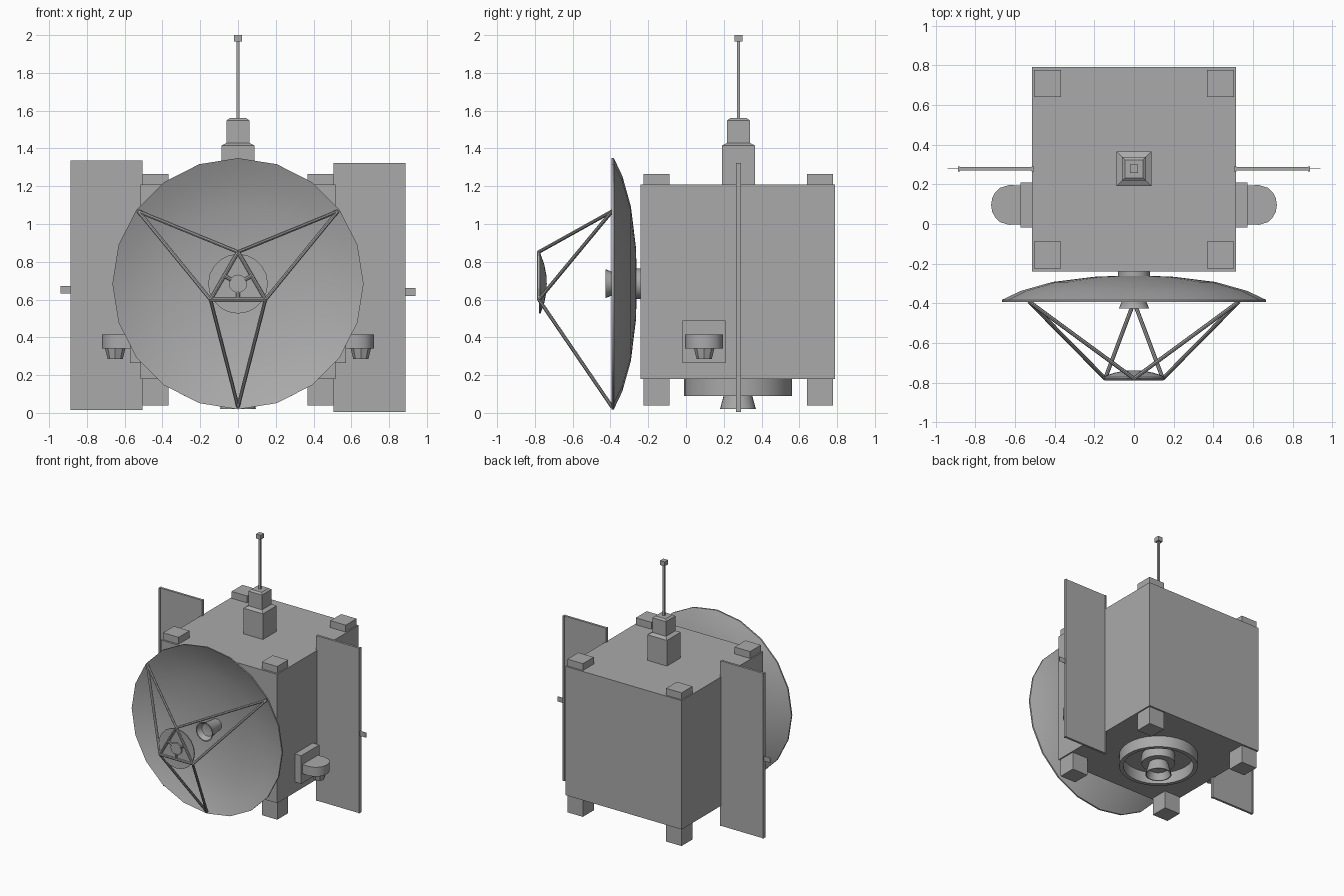
import bpy, bmesh, math
from mathutils import Vector

if "Cube" in bpy.data.objects:
    bpy.data.objects.remove(bpy.data.objects["Cube"])

grey = bpy.data.materials.new("satellite_grey")
grey.diffuse_color = (0.40, 0.40, 0.40, 1)
grey.use_nodes = True
grey.node_tree.nodes["Principled BSDF"].inputs["Base Color"].default_value = grey.diffuse_color


def finish(name, bm, smooth=False):
    bmesh.ops.remove_doubles(bm, verts=bm.verts, dist=1e-5)
    bmesh.ops.recalc_face_normals(bm, faces=bm.faces)
    mesh = bpy.data.meshes.new(name)
    bm.to_mesh(mesh)
    bm.free()
    mesh.materials.append(grey)
    ob = bpy.data.objects.new(name, mesh)
    bpy.context.collection.objects.link(ob)
    if smooth:
        bpy.ops.object.select_all(action='DESELECT')
        ob.select_set(True)
        bpy.context.view_layer.objects.active = ob
        bpy.ops.object.shade_smooth_by_angle(angle=math.radians(35))
    return ob


def box(name, x0, x1, y0, y1, z0, z1):
    bm = bmesh.new()
    bmesh.ops.create_cube(bm, size=1)
    for v in bm.verts:
        v.co = ((x0 + x1) / 2 + v.co.x * (x1 - x0),
                (y0 + y1) / 2 + v.co.y * (y1 - y0),
                (z0 + z1) / 2 + v.co.z * (z1 - z0))
    return finish(name, bm)


def lathe(name, profile, centre, axis='Z', sides=20, turn=0.0, closed=False, smooth=True):
    """Spin (radius, height) points around a z or y axis."""
    bm = bmesh.new()
    rings = []
    for r, h in profile:
        ring = []
        for i in range(sides):
            a = turn + 2 * math.pi * i / sides
            p = (r * math.cos(a), r * math.sin(a), h) if axis == 'Z' else \
                (r * math.sin(a), h, r * math.cos(a))
            ring.append(bm.verts.new(Vector(centre) + Vector(p)))
        rings.append(ring)
    pairs = list(zip(rings, rings[1:]))
    if closed:
        pairs.append((rings[-1], rings[0]))
    for a, b in pairs:
        for i in range(sides):
            j = (i + 1) % sides
            bm.faces.new((a[i], a[j], b[j], b[i]))
    return finish(name, bm, smooth)


def rod(name, p, q, r=0.010, sides=8):
    p, q = Vector(p), Vector(q)
    bm = bmesh.new()
    bmesh.ops.create_cone(bm, cap_ends=True, segments=sides, radius1=r, radius2=r,
                          depth=(q - p).length)
    rot = (q - p).to_track_quat('Z', 'Y')
    for v in bm.verts:
        v.co = rot @ v.co + (p + q) / 2
    return finish(name, bm, True)


# Main body with corner blocks above and feet below
box("body", -0.515, 0.515, -0.24, 0.79, 0.18, 1.21)
for s in (-1, 1):
    for y0 in (-0.225, 0.64):
        xs = sorted((s * 0.368, s * 0.505))
        box("corner_block", *xs, y0, y0 + 0.137, 1.21, 1.265)
        box("foot", *xs, y0, y0 + 0.137, 0.04, 0.18)

# Stepped square mast with a thin rod and tip
k = math.sqrt(2)
mast = [(0, 1.21), (0.087, 1.21), (0.087, 1.415), (0.06, 1.43), (0.06, 1.548),
        (0.045, 1.56), (0.008, 1.56), (0.008, 1.965), (0.021, 1.965), (0.021, 2.0), (0, 2.0)]
lathe("mast", [(r * k, h) for r, h in mast], (0, 0.278, 0), sides=4,
      turn=math.pi / 4, smooth=False)

for s in (-1, 1):
    # Side panels with edge strips and an outer tab
    dz = 0.0 if s > 0 else 0.011

    def span(a, b):
        return sorted((s * a, s * b))
    box("side_panel", *span(0.515, 0.878), 0.269, 0.287, 0.005 + dz, 1.324 + dz)
    for a in (0.505, 0.876):
        box("panel_edge", *span(a, a + 0.011), 0.265, 0.291, 0.005 + dz, 1.324 + dz)
    box("panel_tab", *span(0.885, 0.94), 0.277, 0.279, 0.62 + dz, 0.66 + dz)

    # Thruster mount, rounded arm and nozzle
    box("thruster_mount", *span(0.515, 0.572), -0.018, 0.21, 0.265, 0.49)
    outline = [(0.57, -0.098), (0.63, -0.10)]
    outline += [(0.63 + 0.09 * math.cos(a), 0.10 * math.sin(a))
                for a in (math.radians(-60 + 20 * i) for i in range(7))]
    outline += [(0.63, 0.10), (0.57, 0.098)]
    bm = bmesh.new()
    face = bm.faces.new([bm.verts.new((s * x, 0.096 + y, 0.34)) for x, y in outline])
    top = bmesh.ops.extrude_face_region(bm, geom=[face])["geom"]
    for v in top:
        if isinstance(v, bmesh.types.BMVert):
            v.co.z = 0.414
    finish("thruster_arm", bm, True)
    lathe("thruster_nozzle", [(0, 0.345), (0.055, 0.345), (0.04, 0.285), (0, 0.285)],
          (s * 0.65, 0.096, 0), sides=8, smooth=False)

# Dish, thin shell open to the front
cz = 0.684
front = [(0.665, -0.394), (0.57, -0.352), (0.41, -0.305), (0.20, -0.278), (0, -0.270)]
back = [(0, -0.258), (0.20, -0.266), (0.41, -0.292), (0.57, -0.337), (0.665, -0.382)]
lathe("dish", front + back, (0, 0, cz), axis='Y', closed=True)
lathe("dish_mount", [(0, -0.235), (0.08, -0.235), (0.08, -0.262), (0, -0.262)],
      (0, 0, cz), axis='Y')
lathe("feed_horn", [(0.045, -0.268), (0.06, -0.385), (0.076, -0.425), (0.068, -0.425),
                    (0.05, -0.385), (0, -0.375)], (0, 0, cz), axis='Y')

# Small reflector held in a triangular frame
lathe("small_reflector", [(0, -0.770), (0.158, -0.778), (0.158, -0.770), (0.10, -0.750),
                          (0.05, -0.740), (0, -0.737)], (0, 0, cz), axis='Y')
lathe("reflector_hub", [(0, -0.765), (0.048, -0.765), (0.048, -0.784), (0, -0.784)],
      (0, 0, cz), axis='Y', sides=16)


def around(deg, r, y):
    a = math.radians(deg)
    return (r * math.sin(a), y, cz + r * math.cos(a))


corners = [around(d, 0.168, -0.779) for d in (0, 120, 240)]
for i in range(3):
    nxt = (i + 1) % 3
    rod("frame_bar", corners[i], corners[nxt])
    rod("hub_spoke", around(60 + 120 * i, 0.04, -0.777), around(60 + 120 * i, 0.084, -0.779))
    # Each rim point is braced to the two nearest frame corners
    rim = around((54, 180, 306)[i], 0.652, -0.392)
    rod("dish_strut", rim, corners[i])
    rod("dish_strut", rim, corners[nxt])

# Underside ring, collar and flared engine
base = (0, 0.275, 0)
lathe("base_ring", [(0.285, 0.182), (0.285, 0.09), (0.255, 0.09), (0.255, 0.182)],
      base, sides=32, closed=True)
lathe("engine_collar", [(0.122, 0.182), (0.122, 0.11), (0, 0.11)], base, sides=24)
lathe("engine_nozzle", [(0.07, 0.112), (0.08, 0.075), (0.095, 0.02), (0.088, 0.02),
                        (0.07, 0.075), (0, 0.085)], base, sides=24)
